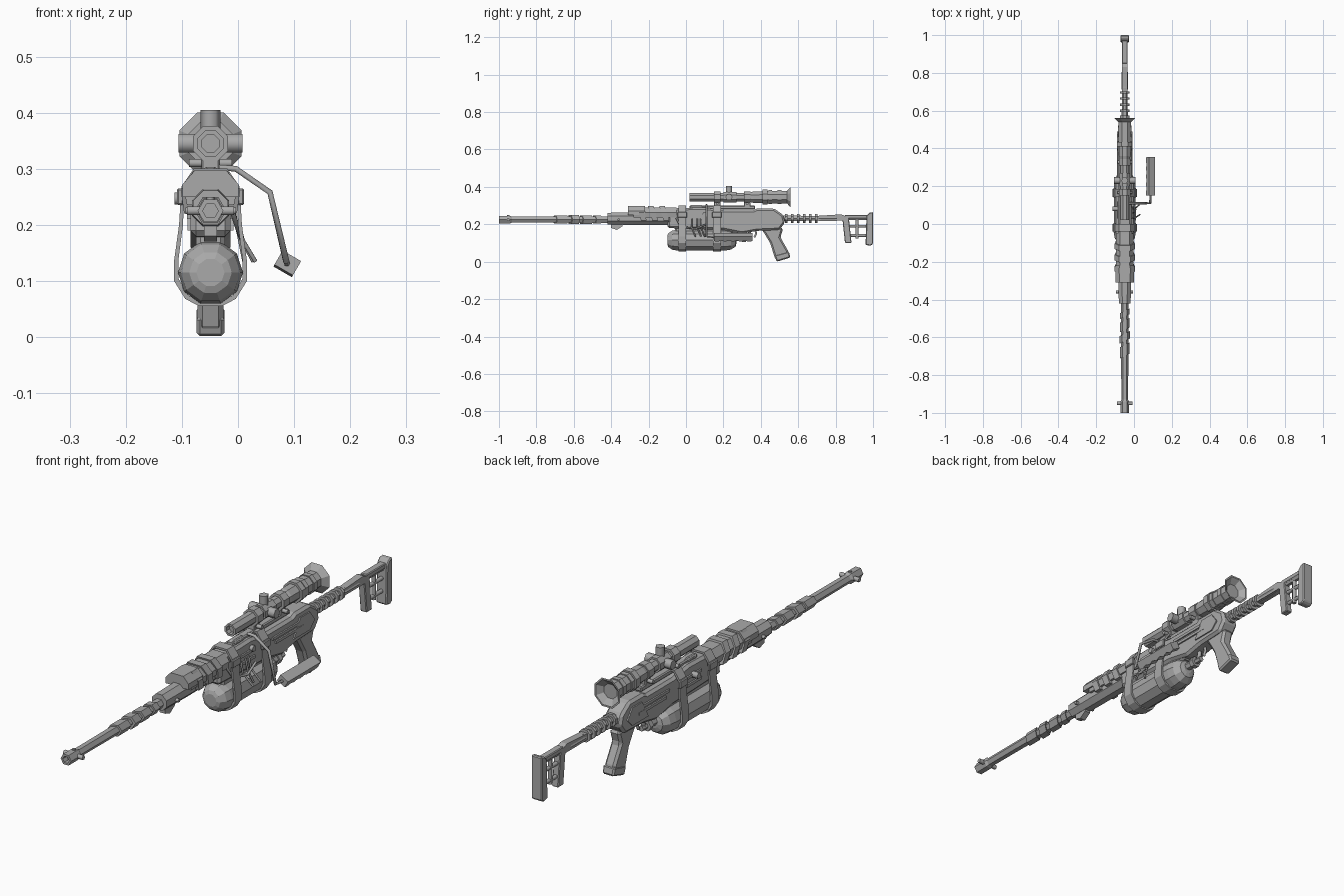
import bpy
import bmesh
from math import pi, sin, cos
from mathutils import Matrix, Vector

default_cube = bpy.data.objects.get("Cube")
if default_cube:
    bpy.data.objects.remove(default_cube, do_unlink=True)

AXIS_X = -0.049     # centre line of the rifle
BORE_Z = 0.225      # height of the barrel
SCOPE_Z = 0.345
BOTTLE_Z = 0.115


def flat_material(name, value):
    material = bpy.data.materials.new(name)
    material.use_nodes = True
    colour = (value, value, value, 1)
    material.diffuse_color = colour
    material.node_tree.nodes["Principled BSDF"].inputs["Base Color"].default_value = colour
    return material


GREY = flat_material("plain grey", 0.4)


def finish(name, bm, bevel=0):
    bmesh.ops.recalc_face_normals(bm, faces=bm.faces)
    mesh = bpy.data.meshes.new(name)
    bm.to_mesh(mesh)
    bm.free()
    mesh.materials.append(GREY)
    part = bpy.data.objects.new(name, mesh)
    bpy.context.scene.collection.objects.link(part)
    if bevel:
        modifier = part.modifiers.new("Bevel", 'BEVEL')
        modifier.width = bevel
        modifier.segments = 1
    return part


def loft(name, rings, bevel=0, closed=False):
    """Skin a list of equally sized rings of points."""
    bm = bmesh.new()
    rows = [[bm.verts.new(point) for point in ring] for ring in rings]
    count = len(rows[0])
    pairs = list(zip(rows, rows[1:]))
    if closed:
        pairs.append((rows[-1], rows[0]))
    for first, second in pairs:
        for i in range(count):
            j = (i + 1) % count
            bm.faces.new((first[i], first[j], second[j], second[i]))
    if not closed:
        bm.faces.new(rows[0])
        bm.faces.new(rows[-1])
    return finish(name, bm, bevel)


def tube(name, stations, z, sides=8, x=0):
    """Turned part along y from (y, radius) stations, flat side up."""
    turn = pi / 2 + pi / sides
    angles = [turn + 2 * pi * i / sides for i in range(sides)]
    return loft(name, [[(AXIS_X + x + r * cos(a), y, z + r * sin(a)) for a in angles]
                       for y, r in stations])


def box(name, y, z, half_width, x=0, bevel=0, tilt=0):
    """Box from y and z ranges, centred sideways on x."""
    centre = Vector((AXIS_X + x, sum(y) / 2, sum(z) / 2))
    size = (2 * half_width, y[1] - y[0], z[1] - z[0], 1)
    bm = bmesh.new()
    bmesh.ops.create_cube(bm, size=1, matrix=Matrix.Translation(centre)
                          @ Matrix.Rotation(tilt, 4, 'Y') @ Matrix.Diagonal(size))
    return finish(name, bm, bevel)


def plate(name, outline, half_width, x=0, bevel=0):
    """Side outline of (y, z) points given a thickness across x."""
    return loft(name, [[(AXIS_X + x + side, y, z) for y, z in outline]
                       for side in (-half_width, half_width)], bevel)


def section(name, half_outline, y0, y1, lean=0):
    """Mirrored (x, z) cross-section extruded along y; lean slants it."""
    outline = half_outline + [(-x, z) for x, z in reversed(half_outline)]
    base = min(z for x, z in outline)
    return loft(name, [[(AXIS_X + x, y + lean * (z - base), z) for x, z in outline]
                       for y in (y0, y1)])


def rod(name, points, radius, smoothness=1):
    curve = bpy.data.curves.new(name, 'CURVE')
    curve.dimensions = '3D'
    curve.bevel_depth = radius
    curve.bevel_resolution = smoothness
    curve.use_fill_caps = True
    spline = curve.splines.new('POLY')
    spline.points.add(len(points) - 1)
    for target, point in zip(spline.points, points):
        target.co = (AXIS_X + point[0], point[1], point[2], 1)
    helper = bpy.data.objects.new(name, curve)
    bm = bmesh.new()
    bpy.context.scene.collection.objects.link(helper)
    bpy.context.view_layer.update()
    mesh = bpy.data.meshes.new_from_object(
        helper.evaluated_get(bpy.context.evaluated_depsgraph_get()))
    bm.from_mesh(mesh)
    bpy.data.objects.remove(helper, do_unlink=True)
    bpy.data.meshes.remove(mesh)
    return finish(name, bm)


# Barrel with muzzle, sight pegs and wrapped collars
tube("barrel", [(-.96, .018), (-.4, .02)], BORE_Z, 6)
tube("muzzle", [(-.975, .014), (-1, .014), (-1, .023), (-.94, .023), (-.93, .018)], BORE_Z, 6)
rod("muzzle_cross_pin", [(-.042, -.95, BORE_Z), (.042, -.95, BORE_Z)], .009)
rod("front_sight", [(0, -.95, BORE_Z), (0, -.95, .25)], .007)
for y, length, radius in ((-.7, .06, .025), (-.62, .04, .028), (-.56, .05, .026), (-.49, .03, .025)):
    collar = tube("barrel_wrap", [(y, radius), (y + length, radius)], BORE_Z, 6)
    for vertex in collar.data.vertices:
        vertex.co.y += (vertex.co.x - AXIS_X) * .5

# Forend tube and its lug
tube("forend_tube", [(-.42, .034), (-.28, .036), (0, .036)], .23)
rod("forend_cross_pin", [(-.045, -.36, BORE_Z), (.045, -.36, BORE_Z)], .007)
plate("forend_lug", [(-.4, .2), (-.4, .18), (-.37, .17), (-.34, .19), (-.34, .2)], .012)

# Heat shield over the forend, with slanted bands
shield = [(.042, .235), (.047, .262), (.026, .29)]
section("heat_shield", shield, -.28, -.05)
section("shield_lip", [(.05, .25), (.05, .272), (.028, .297)], -.31, -.22)
band = [(.047, .22), (.053, .262), (.03, .297)]
for y in (-.24, -.18, -.12):
    section("shield_band", band, y, y + .03, -.3)

# Receiver
plate("receiver", [(-.1, .18), (-.09, .285), (.1, .29), (.2, .275), (.36, .275),
                   (.38, .285), (.47, .285), (.52, .25), (.53, .21), (.5, .17),
                   (.38, .165), (.3, .15), (.2, .17)], .036, bevel=.01)
box("top_rail", (.02, .37), (.28, .3), .016, bevel=.004)
box("lower_cradle", (-.06, .28), (.15, .2), .026, bevel=.008)
for side in (-1, 1):
    for y, length, z in ((.23, .16, .235), (.25, .17, .215), (.03, .09, .24), (.03, .09, .21)):
        box("side_rib", (y, y + length), (z, z + .011), .004, side * .038)
    plate("side_panel", [(.36, .19), (.4, .26), (.46, .26), (.49, .22), (.46, .19)],
          .003, side * .038)
rod("bolt_knob", [(-.03, .08, .247), (-.064, .08, .247)], .012)
rod("charging_pin", [(.03, .1, .255), (.05, .1, .255)], .012)

# Air bottle with valve
tube("air_bottle", [(-.1, .025), (-.095, .038), (-.075, .053), (-.05, .058), (.21, .058),
                    (.24, .053), (.265, .036), (.27, .018)], BOTTLE_Z, 10)
tube("bottle_valve", [(.26, .016), (.3, .016), (.3, .022), (.32, .022), (.32, .011), (.35, .011)],
     .125, 6)
rod("valve_pipe", [(0, .33, .125), (0, .34, .15), (0, .34, .18)], .009)

# Straps holding the bottle to the receiver
strap = [(.03, .3), (.052, .268), (.056, .2), (.065, .135), (.065, .1), (.045, .068), (.02, .055)]
for y in (-.02, .165):
    outline = strap + [(-x, z) for x, z in reversed(strap)]
    rings = []
    for x, z in outline:
        inner_x, inner_z = x * .88, .175 + (z - .175) * .94
        rings.append([(AXIS_X + x, y - .021, z), (AXIS_X + x, y + .021, z),
                      (AXIS_X + inner_x, y + .021, inner_z), (AXIS_X + inner_x, y - .021, inner_z)])
    loft("bottle_strap", rings, closed=True)
    for side in (-1, 1):
        box("strap_buckle", (y - .026, y + .026), (.235, .265), .006, side * .054, bevel=.003)

# Pressure cap and hanging cords
tube("pressure_cap", [(.02, .014), (.03, .02), (.08, .02), (.1, .012)], .285, 8)
rod("hose", [(.03, -.06, .25), (.05, -.03, .19), (.056, .05, .175), (.05, .11, .2)], .005)
for drop, y in ((.06, .06), (.076, .08), (.08, .03)):
    rod("cord", [(.04, y, .23), (.05, y, .185), (drop, y + .02, .135)], .004)

# Side carrying handle
rod("handle_arm", [(.015, .11, .302), (.045, .11, .3), (.106, .11, .258), (.135, .11, .135),
                   (.137, .17, .13)], .006)
grip_side = [(.15, .147), (.355, .147), (.355, .118)]
for step in range(9):
    grip_side.append((.335 - step * .021, .121 if step % 2 else .114))
grip_side.append((.15, .118))
grip = plate("carrying_grip", grip_side, .019, .137)
pivot = Matrix.Translation((AXIS_X + .137, 0, .131))
grip.data.transform(pivot @ Matrix.Rotation(pi / 6, 4, 'Y') @ pivot.inverted())

# Scope
tube("scope_tube", [(.04, .017), (.02, .017), (.02, .025), (.2, .025), (.2, .031), (.27, .031),
                    (.27, .024), (.33, .024), (.36, .033), (.41, .034), (.41, .043), (.435, .043),
                    (.435, .036), (.54, .036), (.545, .042), (.56, .06), (.56, .053), (.54, .03)],
     SCOPE_Z)
rod("side_turrets", [(-.057, .23, SCOPE_Z), (.057, .23, SCOPE_Z)], .019)
rod("top_turret", [(0, .23, SCOPE_Z), (0, .23, .405)], .018)
for y in (.44, .49):
    tube("eyepiece_ring", [(y, .04), (y + .02, .04)], SCOPE_Z)
for y in (.15, .31):
    box("scope_foot", (y, y + .035), (.285, .335), .016, bevel=.003)
    tube("scope_clamp", [(y, .034), (y + .035, .034)], SCOPE_Z)
    rod("clamp_screws", [(-.038, y + .017, .31), (.038, y + .017, .31)], .008)

# Pistol grip and trigger
plate("pistol_grip", [(.39, .19), (.42, .15), (.45, .1), (.475, .02), (.49, .003), (.555, .025),
                      (.545, .06), (.505, .13), (.52, .18)], .023, bevel=.009)
plate("grip_cap", [(.472, .035), (.485, 0), (.558, .022), (.55, .055)], .025, bevel=.006)
rod("trigger", [(0, .37, .175), (0, .375, .15), (0, .365, .13)], .006)

# Stock tube with coil rings
tube("stock_tube", [(.5, .018), (.7, .014), (.72, .017), (.8, .017), (.82, .012), (.98, .012)], .232, 6)
for step in range(6):
    y = .53 + step * .032
    tube("coil_ring", [(y, .026), (y + .012, .026)], .232, 8)
plate("stock_bridge", [(.69, .22), (.7, .245), (.83, .253), (.86, .24), (.86, .22)], .014)

# Shoulder frame
plate("frame_front", [(.835, .24), (.85, .1), (.885, .1), (.87, .24)], .014, bevel=.003)
plate("butt_plate", [(.965, .245), (.98, .262), (1, .265), (1, .095), (.985, .085), (.96, .09)],
      .023, bevel=.004)
box("frame_top", (.85, .98), (.23, .25), .014, bevel=.003)
for z in (.14, .19):
    rod("frame_bar", [(0, .86, z), (0, .98, z)], .008)
rod("frame_post", [(0, .915, .125), (0, .915, .235)], .009)
for z in (.125, .225):
    tube("butt_screw", [(.98, .01), (1, .01)], z, 6)
